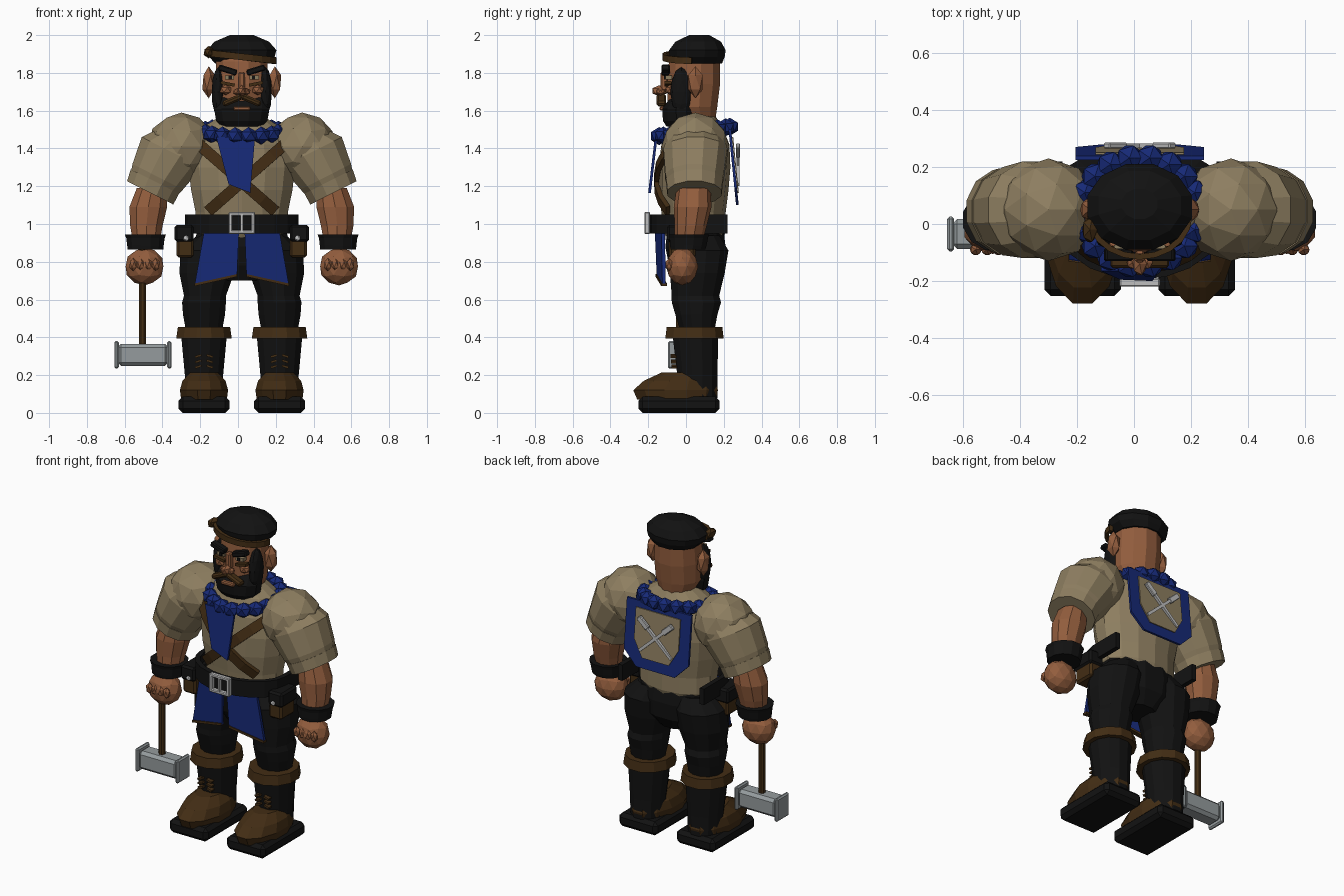
import bpy, bmesh, math
from mathutils import Vector as V, Matrix

if "Cube" in bpy.data.objects:
    bpy.data.objects.remove(bpy.data.objects["Cube"])

CX = 0.02  # body mid plane


def mat(name, r, g, b):
    m = bpy.data.materials.new(name)
    m.diffuse_color = (r, g, b, 1)
    m.use_nodes = True
    m.node_tree.nodes["Principled BSDF"].inputs["Base Color"].default_value = m.diffuse_color
    return m


SKIN = mat("skin", .29, .11, .047)
TAN = mat("tan_cloth", .27, .21, .118)
BLUE = mat("blue_cloth", .008, .022, .18)
BROWN = mat("brown_leather", .055, .026, .007)
BLACK = mat("black", .006, .006, .006)
STEEL = mat("steel", .30, .33, .34)
SILVER = mat("silver", .52, .52, .52)


def finish(name, bm, m):
    bmesh.ops.recalc_face_normals(bm, faces=bm.faces)
    me = bpy.data.meshes.new(name)
    bm.to_mesh(me)
    bm.free()
    me.materials.append(m)
    ob = bpy.data.objects.new(name, me)
    bpy.context.collection.objects.link(ob)
    return ob


def skin_rings(name, rings, m, closed=True):
    """Bridge equal-length point loops and cap the ends."""
    bm = bmesh.new()
    vs = [[bm.verts.new(p) for p in r] for r in rings]
    n = len(vs[0])
    for a, b in zip(vs, vs[1:]):
        for i in range(n):
            j = (i + 1) % n
            bm.faces.new((a[i], a[j], b[j], b[i]))
    bm.faces.new(vs[0])
    bm.faces.new(vs[-1])
    return finish(name, bm, m)


def loft(name, rings, m, n=12, axis=(0, 0, 1)):
    """Elliptic rings (x, y, z, rx, ry) stacked across an axis in the xz plane."""
    u = V((0, 1, 0)).cross(V(axis)).normalized()
    out = []
    for x, y, z, rx, ry in rings:
        out.append([V((x, y, z)) + u * rx * math.cos(a) + V((0, ry * math.sin(a), 0))
                    for a in (math.tau * (i + .5) / n for i in range(n))])
    return skin_rings(name, out, m)


def ico(name, loc, size, m, sub=2):
    bm = bmesh.new()
    bmesh.ops.create_icosphere(bm, subdivisions=sub, radius=1,
                               matrix=Matrix.Translation(loc) @ Matrix.Diagonal((*size, 1)))
    return finish(name, bm, m)


def box(name, loc, size, m, bevel=0, tilt=0):
    bm = bmesh.new()
    bmesh.ops.create_cube(bm, size=1, matrix=Matrix.Diagonal((*size, 1)))
    if bevel:
        bmesh.ops.bevel(bm, geom=bm.edges[:], offset=bevel, segments=1, affect='EDGES')
    bm.transform(Matrix.Translation(loc) @ Matrix.Rotation(tilt, 4, 'Y'))
    return finish(name, bm, m)


def plate(name, pts, m, thick):
    """Flat polygon of 3D points thickened along y."""
    return skin_rings(name, [pts, [V(p) + V((0, thick, 0)) for p in pts]], m)


def ribbon(name, pts, width, m, thick=.02):
    """Strap following points, with a fixed width vector."""
    w, rings = V(width) / 2, []
    for i, p in enumerate(pts):
        t = V(pts[min(i + 1, len(pts) - 1)]) - V(pts[max(i - 1, 0)])
        o = t.cross(w).normalized() * thick / 2
        rings.append([V(p) + w + o, V(p) - w + o, V(p) - w - o, V(p) + w - o])
    return skin_rings(name, rings, m)


# torso: height, half width, half depth, y centre
TORSO = [(.90, .21, .14, .05), (.96, .25, .165, .045), (1.06, .25, .17, .04), (1.18, .275, .185, .04),
         (1.30, .29, .19, .045), (1.42, .27, .18, .05), (1.52, .20, .14, .05), (1.58, .10, .10, .05)]
loft("torso", [(CX, c, z, rx, ry) for z, rx, ry, c in TORSO], TAN, 14)
loft("hips", [(CX, .05, .70, .12, .10), (CX, .055, .78, .24, .15), (CX, .05, .88, .265, .165),
              (CX, .05, .96, .245, .155)], BLACK)


def chest(x, z):
    """Front surface of the torso."""
    for a, b in zip(TORSO, TORSO[1:]):
        if a[0] <= z <= b[0]:
            k = (z - a[0]) / (b[0] - a[0])
            rx, ry, c = (a[i] + (b[i] - a[i]) * k for i in (1, 2, 3))
            return c - ry * math.sqrt(max(0.1, 1 - ((x - CX) / rx) ** 2)) - .012


# crossed chest straps
for s in (-1, 1):
    pts = [(CX + s * (-.225 + .40 * k / 6), 0, 1.42 - .35 * k / 6) for k in range(7)]
    ribbon("chest_strap", [(x, chest(x, z), z) for x, _, z in pts], (s * .04, 0, .045), BROWN, .025)

# belt open at the back, with buckle
arc = [(CX - .285, .22, 1.0)] + [(CX - .285 * math.cos(a), .02 - .2 * math.sin(a), 1.0)
                                 for a in (math.pi * i / 10 for i in range(11))] + [(CX + .285, .22, 1.0)]
ribbon("belt", arc, (0, 0, .10), BLACK, .03)
for s in (-1, 1):
    box("buckle_side", (CX + s * .06, -.205, 1.005), (.022, .03, .115), SILVER, .005)
    box("buckle_bar", (CX, -.205, 1.005 + s * .048), (.12, .03, .02), SILVER, .005)
box("buckle_prong", (CX, -.21, 1.005), (.012, .02, .09), SILVER)

# scalloped collar
for i in range(18):
    a = math.tau * i / 18
    loc = (CX + .205 * math.cos(a), .045 + .19 * math.sin(a), 1.49 + .025 * math.sin(a))
    ico("collar_tuft", loc, (.052, .05, .048), BLUE, 1)

# front flag and back cape with emblem
plate("front_flag", [(-.115, -.165, 1.46), (.09, -.165, 1.46), (.065, -.20, 1.165), (-.05, -.195, 1.21)], BLUE, .014)


def shield(k, z0, z1, z2, off):
    return [(CX + x, .225 + (1.5 - z) * .1 + off, z) for x, z in
            ((-k, z0), (k, z0), (k, z1), (k * .6, z2), (-k * .6, z2), (-k, z1))]


plate("back_cape", shield(.225, 1.5, 1.19, 1.10, 0), BLUE, .014)
plate("cape_emblem", shield(.155, 1.46, 1.27, 1.165, .015), TAN, .006)
for s in (-1, 1):
    box("emblem_handle", (CX, .275, 1.31), (.018, .016, .30), SILVER, tilt=s * .83)
    box("emblem_head", (CX + s * .085, .275, 1.388), (.035, .02, .085), SILVER, .004, tilt=s * .83)

# apron panels with trim
for s in (-1, 1):
    q = [(CX + s * a, y, z) for a, y, z in ((.015, -.165, .96), (.20, -.13, .96), (.25, -.125, .675), (.025, -.155, .725))]
    plate("apron_panel", q, BLUE, .018)
    t = [V(q[3]), V(q[2]), V(q[2]) + V((0, 0, .014)), V(q[3]) + V((0, 0, .014))]
    plate("apron_trim", [p + V((0, -.006, -.004)) for p in t], BROWN, .03)

for s, side in ((-1, "left"), (1, "right")):
    X = lambda d: CX + s * d
    # arm
    ico(side + "_shoulder", (X(.32), .05, 1.41), (.18, .18, .18), TAN)
    ax = (s * .45, 0, -.89)
    loft(side + "_sleeve", [(X(.30), .05, 1.46, .13, .15), (X(.37), .05, 1.38, .185, .175),
                            (X(.445), .045, 1.25, .155, .16), (X(.475), .045, 1.19, .135, .14)], TAN, 12, ax)
    loft(side + "_cuff", [(X(.46), .045, 1.225, .148, .155), (X(.485), .045, 1.165, .142, .148)], TAN, 12, ax)
    loft(side + "_forearm", [(X(.475), .04, 1.19, .085, .09), (X(.495), .035, 1.09, .105, .10),
                             (X(.505), .025, .99, .09, .085), (X(.505), .01, .88, .07, .07)], SKIN, 10)
    loft(side + "_bracer", [(X(.51), .01, .865, .098, .095), (X(.51), .012, .885, .10, .10),
                            (X(.51), .015, .925, .105, .105), (X(.51), .015, .945, .113, .11)], BLACK, 12)
    ico(side + "_hand", (X(.515), -.02, .775), (.105, .085, .10), SKIN)
    for k in range(4):
        ico(side + "_knuckle", (X(.455 + .04 * k), -.09, .785), (.023, .022, .035), SKIN, 1)
    # belt pouch
    box(side + "_pouch", (X(.30), -.02, .90), (.09, .14, .155), BROWN, .012)
    box(side + "_pouch_flap", (X(.305), -.02, .95), (.10, .16, .09), BLACK, .012)
    ico(side + "_pouch_stud", (X(.295), -.10, .925), (.016, .01, .016), SILVER, 1)
    # leg
    L = X(.20)
    loft(side + "_thigh", [(L, .06, .44, .10, .095), (L, .055, .52, .115, .115), (L, .055, .585, .12, .135),
                           (X(.195), .05, .62, .115, .13), (X(.185), .06, .74, .15, .15), (X(.175), .065, .86, .155, .165),
                           (X(.14), .06, .94, .10, .12)], BLACK, 12)
    loft(side + "_boot_shaft", [(L, .06, .08, .10, .11), (L, .06, .2, .105, .11), (L, .05, .41, .125, .125)], BLACK, 12)
    loft(side + "_boot_cuff", [(L, .045, .395, .152, .16), (L, .045, .455, .143, .152)], BROWN, 12)
    loft(side + "_boot_foot", [(L, -.05, .07, .125, .215), (L, -.055, .12, .132, .232),
                               (L, -.035, .17, .118, .195), (L, -.01, .215, .075, .12)], BROWN, 12)
    box(side + "_sole", (L, -.037, .043), (.268, .43, .086), BLACK, .022)
    for k in range(3):
        for t in (-1, 1):
            box(side + "_lace", (L + t * .03, -.062 - .002 * k, .245 + .028 * k), (.035, .03, .012), BROWN, tilt=t * .3)
    # ear, whiskers and eye
    ico(side + "_ear", (X(.175), .05, 1.75), (.038, .045, .085), SKIN, 1)
    ico(side + "_sideburn", (X(.125), -.025, 1.70), (.035, .058, .13), BLACK)
    box(side + "_eyebrow", (X(.075), -.108, 1.815), (.10, .045, .032), BLACK, .006, tilt=-s * .3)
    box(side + "_eye", (X(.065), -.092, 1.775), (.05, .035, .022), TAN)
    box(side + "_pupil", (X(.062), -.112, 1.775), (.018, .008, .020), BLACK)
    box(side + "_eye_bag", (X(.075), -.095, 1.742), (.075, .035, .016), BROWN, tilt=-s * .2)
    ico(side + "_cheek", (X(.085), -.082, 1.71), (.035, .03, .028), SKIN, 1)
    box(side + "_moustache", (X(.05), -.13, 1.655), (.11, .05, .032), BROWN, .01, tilt=s * .4)
    ico(side + "_nostril", (X(.026), -.135, 1.70), (.022, .025, .02), SKIN, 1)

# head
loft("head", [(CX, .06, 1.46, .10, .09), (CX, .05, 1.56, .11, .11), (CX, .035, 1.62, .14, .135), (CX, .04, 1.74, .145, .145),
              (CX, .045, 1.86, .14, .14), (CX, .05, 1.92, .11, .11)], SKIN, 12)
loft("beard", [(CX, -.03, 1.515, .11, .075), (CX, -.025, 1.545, .14, .10), (CX, -.025, 1.61, .152, .105),
               (CX, -.01, 1.67, .145, .075)], BLACK, 12)
box("lower_lip", (CX, -.125, 1.612), (.09, .03, .022), SKIN, .006)
ico("nose", (CX, -.14, 1.705), (.027, .045, .03), SKIN, 1)
box("nose_bridge", (CX, -.115, 1.755), (.035, .04, .10), SKIN, .008)

# beret with slanted band
loft("beret", [(CX, .065, 1.85, .145, .13), (CX, .06, 1.885, .18, .15), (CX, .06, 1.92, .19, .155),
               (CX, .065, 1.965, .15, .125), (CX, .07, 2.0, .065, .055)], BLACK, 12)
band = [(CX - .175 * math.cos(a), .03 - .145 * math.sin(a), 1.885 + .02 * math.cos(a))
        for a in (math.pi * i / 10 for i in range(11))]
ribbon("beret_band", band, (0, 0, .035), BROWN, .02)
ico("band_knot", (-.155, -.02, 1.91), (.03, .05, .033), BROWN, 1)

# sledge hammer in the left hand
loft("hammer_handle", [(-.505, -.035, .36, .02, .02), (-.505, -.035, .87, .02, .02)], BROWN, 8)
box("hammer_head", (-.503, -.035, .307), (.27, .105, .115), STEEL, .018)
for s in (-1, 1):
    box("hammer_face", (-.503 + s * .14, -.035, .307), (.024, .122, .145), STEEL, .008)
